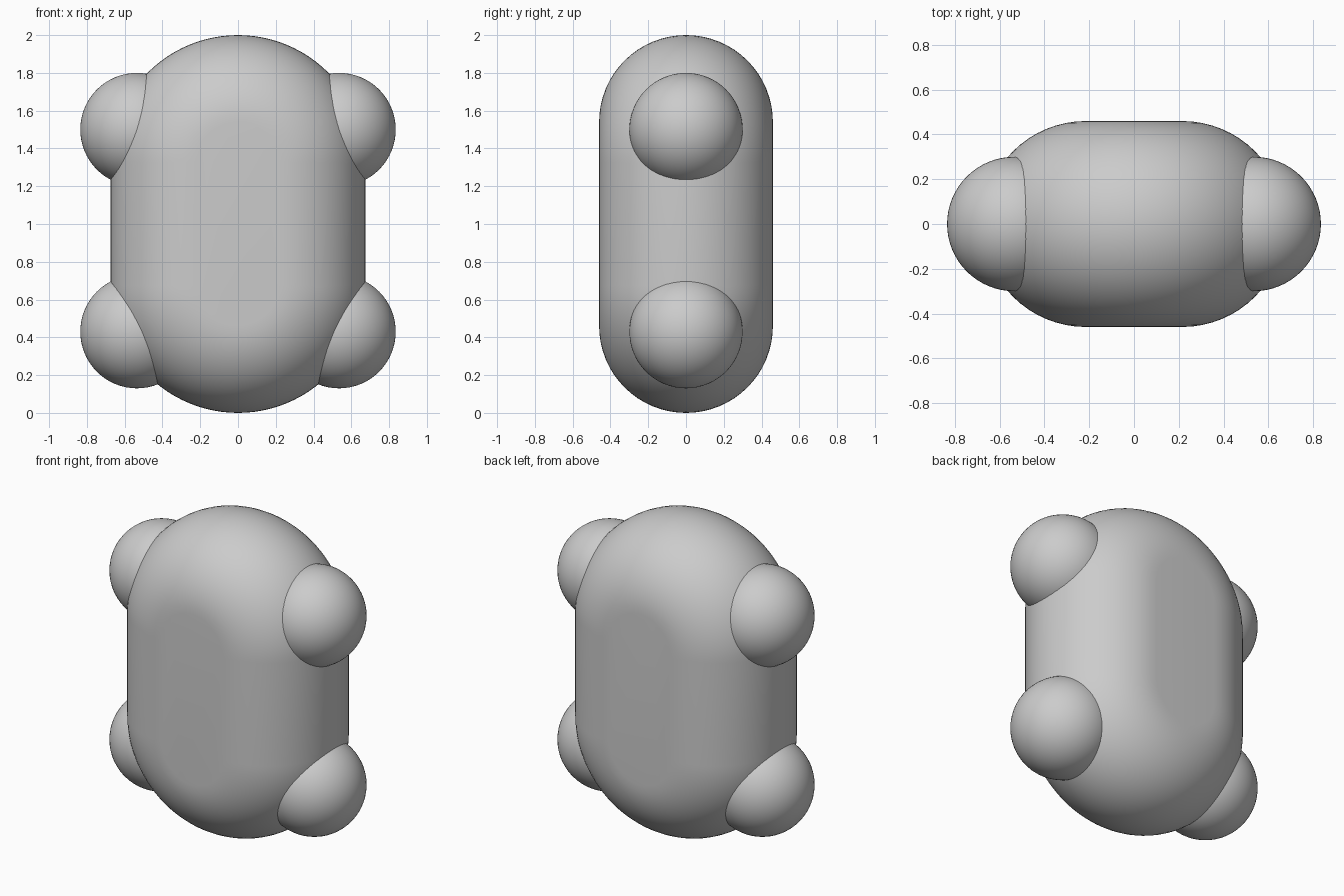
import bpy
import bmesh
from math import sin, cos, pi

if "Cube" in bpy.data.objects:
    bpy.data.objects.remove(bpy.data.objects["Cube"], do_unlink=True)

grey = bpy.data.materials.new("plain grey")
grey.use_nodes = True
COLOUR = (0.6, 0.6, 0.6, 1)
grey.diffuse_color = COLOUR
grey.node_tree.nodes["Principled BSDF"].inputs["Base Color"].default_value = COLOUR


def add_part(name, bm, location=(0, 0, 0)):
    bmesh.ops.recalc_face_normals(bm, faces=bm.faces)
    for face in bm.faces:
        face.smooth = True
    mesh = bpy.data.meshes.new(name)
    bm.to_mesh(mesh)
    bm.free()
    mesh.materials.append(grey)
    part = bpy.data.objects.new(name, mesh)
    part.location = location
    bpy.context.collection.objects.link(part)
    return part


# Body: an upright stadium outline, fully rounded from front to back
EDGE = 0.46           # rounding radius
CORE = 0.215          # radius of the flat front and back panels
HALF_STRAIGHT = 0.325
STEPS, HALF_TURN = 32, 48


def stadium_ring(bm, radius, y):
    ring = []
    for side in (1, -1):
        for i in range(HALF_TURN + 1):
            a = pi * i / HALF_TURN
            ring.append(bm.verts.new((side * radius * cos(a), y,
                                      1 + side * (HALF_STRAIGHT + radius * sin(a)))))
    return ring


bm = bmesh.new()
rings = []
for i in range(STEPS + 1):
    a = pi * (i / STEPS - 0.5)
    rings.append(stadium_ring(bm, CORE + EDGE * cos(a), EDGE * sin(a)))
for low, high in zip(rings, rings[1:]):
    for j in range(len(low)):
        k = (j + 1) % len(low)
        bm.faces.new((low[j], low[k], high[k], high[j]))
bm.faces.new(rings[0])
bm.faces.new(rings[-1])
add_part("body", bm)

# Limbs: four balls sunk into the sides
for level, z in (("upper", 1.5), ("lower", 0.43)):
    for side, sign in (("left", 1), ("right", -1)):
        bm = bmesh.new()
        bmesh.ops.create_uvsphere(bm, u_segments=64, v_segments=32, radius=0.3)
        add_part(f"{level}_{side}_limb", bm, (sign * 0.535, 0, z))
